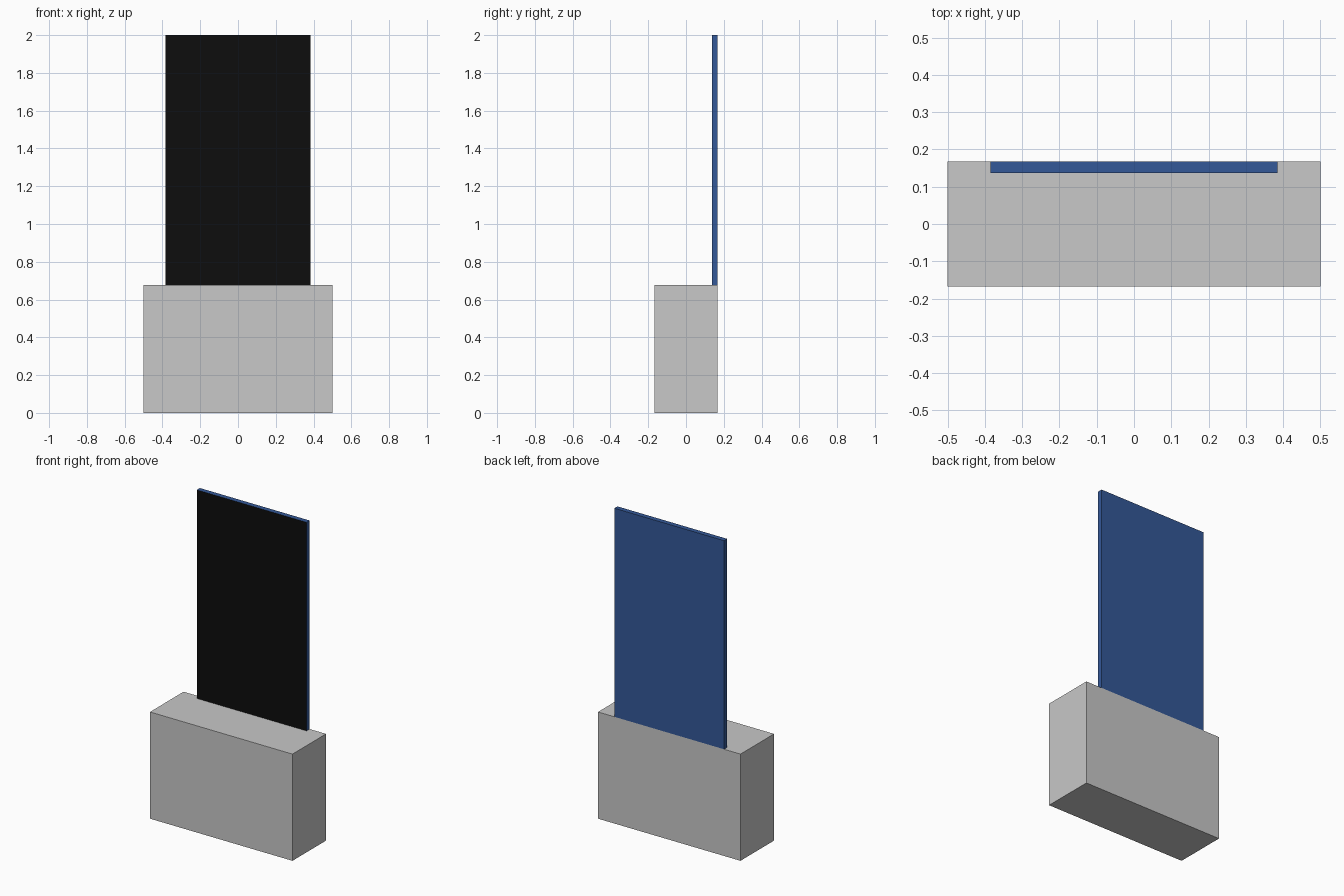
import bpy
import bmesh
from mathutils import Vector

cube = bpy.data.objects.get("Cube")
if cube:
    bpy.data.objects.remove(cube, do_unlink=True)


def make_material(name, rgb):
    mat = bpy.data.materials.new(name)
    mat.use_nodes = True
    colour = (*rgb, 1.0)
    mat.diffuse_color = colour
    mat.node_tree.nodes["Principled BSDF"].inputs["Base Color"].default_value = colour
    return mat


def make_box(name, low, high, materials):
    """Flat-shaded box between two corners; a second material goes on its front."""
    low, high = Vector(low), Vector(high)
    bm = bmesh.new()
    bmesh.ops.create_cube(bm, size=1.0)
    bmesh.ops.scale(bm, vec=high - low, verts=bm.verts)
    bm.normal_update()
    for face in bm.faces:
        if len(materials) > 1 and face.normal.y < -0.5:
            face.material_index = 1
    mesh = bpy.data.meshes.new(name)
    bm.to_mesh(mesh)
    bm.free()
    for mat in materials:
        mesh.materials.append(mat)
    obj = bpy.data.objects.new(name, mesh)
    obj.location = (low + high) / 2
    bpy.context.collection.objects.link(obj)
    return obj


grey = make_material("light grey", (0.58, 0.58, 0.58))
blue = make_material("blue", (0.034, 0.098, 0.314))
black = make_material("black", (0.004, 0.004, 0.004))

HALF_DEPTH = 0.168
BASE_TOP = 0.677

# Solid pedestal
make_box("base", (-0.5, -HALF_DEPTH, 0), (0.5, HALF_DEPTH, BASE_TOP), [grey])

# Upright panel, flush with the back of the base, with a dark front
make_box("panel", (-0.385, 0.137, BASE_TOP), (0.385, HALF_DEPTH, 2.0), [blue, black])
